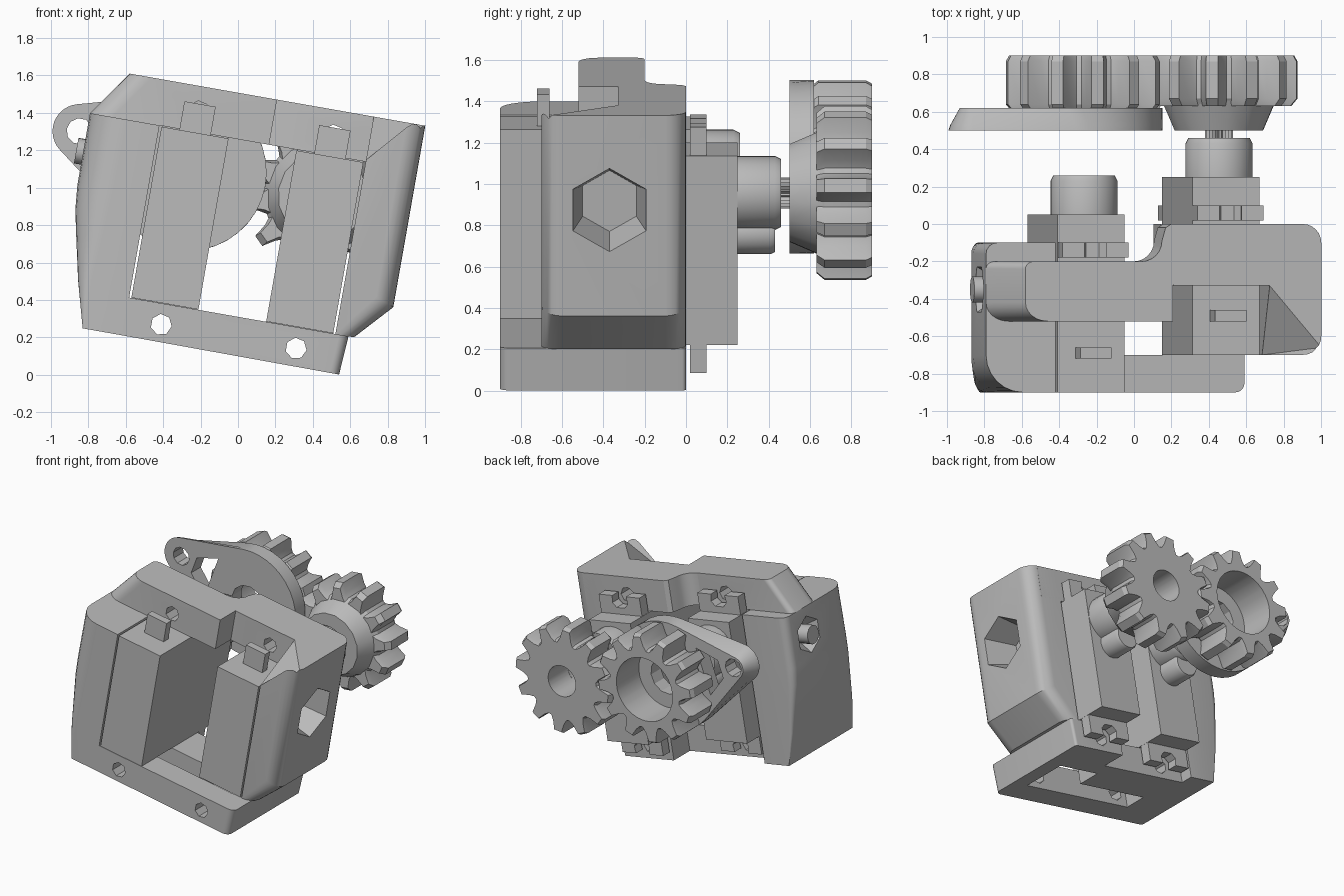
import bpy, bmesh
from math import sin, cos, acos, atan2, hypot, pi, radians
from mathutils import Matrix

if "Cube" in bpy.data.objects:
    bpy.data.objects.remove(bpy.data.objects["Cube"])

grey = bpy.data.materials.new("plain grey")
grey.use_nodes = True
COLOR = (0.5, 0.5, 0.5, 1)
grey.diffuse_color = COLOR
grey.node_tree.nodes["Principled BSDF"].inputs["Base Color"].default_value = COLOR

# Everything is built upright, then leaned over around the y axis
LEAN = Matrix.Rotation(radians(10), 4, "Y")


def finish(name, bm):
    bmesh.ops.recalc_face_normals(bm, faces=bm.faces)
    bm.transform(LEAN)
    mesh = bpy.data.meshes.new(name)
    bm.to_mesh(mesh)
    bm.free()
    mesh.materials.append(grey)
    obj = bpy.data.objects.new(name, mesh)
    bpy.context.collection.objects.link(obj)
    return obj


def loft(name, rings, tube=False, upright=False):
    """Skin rings of (x, z) points, each at its own y; upright swaps y and z."""
    bm = bmesh.new()
    loops = [[bm.verts.new((a, b, d) if upright else (a, d, b)) for a, b in pts]
             for pts, d in rings]
    n = len(loops[0])
    pairs = list(zip(loops, loops[1:]))
    if tube:
        pairs.append((loops[-1], loops[0]))
    else:
        bm.faces.new(loops[0])
        bm.faces.new(loops[-1])
    for a, b in pairs:
        for i in range(n):
            j = (i + 1) % n
            bm.faces.new((a[i], a[j], b[j], b[i]))
    return finish(name, bm)


def prism(name, pts, y0, y1, outer=None, front=0, back=0):
    """Extrude an (x, z) outline along y; round the upright outer edges."""
    bm = bmesh.new()
    face = bm.faces.new([bm.verts.new((x, y0, z)) for x, z in pts])
    new = bmesh.ops.extrude_face_region(bm, geom=[face])["geom"]
    for v in new:
        if isinstance(v, bmesh.types.BMVert):
            v.co.y = y1
    for y, radius in ((y0, front), (y1, back)):
        edges = [e for e in bm.edges
                 if all(abs(v.co.y - y) < 1e-4 and outer(v.co) for v in e.verts)] if radius else []
        if edges:
            bmesh.ops.bevel(bm, geom=edges, offset=radius, segments=6,
                            profile=0.5, affect="EDGES")
    return finish(name, bm)


def box(name, x0, x1, y0, y1, z0, z1):
    return prism(name, [(x0, z0), (x1, z0), (x1, z1), (x0, z1)], y0, y1)


def arc(x, z, r, start, end, n):
    angles = [start + (end - start) * i / n for i in range(n + 1)]
    return [(x + r * cos(a), z + r * sin(a)) for a in angles]


def circle(x, z, r, n=24):
    return arc(x, z, r, 0, 2 * pi, n)[:-1]


def side_cylinder(name, x0, x1, y, z, r0, r1, n):
    """Round bar whose axis runs along x."""
    bm = bmesh.new()
    turn = (Matrix.Translation(((x0 + x1) / 2, y, z)) @ Matrix.Rotation(pi / 2, 4, "Y")
            @ Matrix.Rotation(pi / 6, 4, "Z"))
    bmesh.ops.create_cone(bm, cap_ends=True, segments=n, radius1=r0, radius2=r1,
                          depth=x1 - x0, matrix=turn)
    return finish(name, bm)


def cut(obj, *cutters):
    bpy.context.view_layer.objects.active = obj
    for c in cutters:
        c.hide_render = True
        mod = obj.modifiers.new("cut", "BOOLEAN")
        mod.object, mod.operation, mod.solver = c, "DIFFERENCE", "EXACT"
        bpy.ops.object.modifier_apply(modifier=mod.name)
        bpy.data.objects.remove(c)


SERVOS = {"left_servo": (-0.451, -0.2), "right_servo": (0.281, 0.0)}
SHAFT_Z = 1.02


def screw_holes(z):
    return [prism("hole", circle(x, z, 0.057, 7), -1.1, 0.3) for x, _ in SERVOS.values()]


# Slanted side wall: sharp at the foot, rounder towards the top
def wall_plan(x, r):
    front = arc(x + r, -0.9 + r, r, 1.5 * pi, pi, 6)
    back = arc(x + r * 0.3, -0.1 - r * 0.3, r * 0.3, pi, 0.5 * pi, 4)
    return [(-0.645, -0.9)] + front + back + [(-0.645, -0.1)]


wall = loft("slanted_wall", [(wall_plan(x, r), z) for z, x, r in (
    (0.1, -0.861, 0.01), (0.35, -0.93, 0.07), (0.6, -0.985, 0.14), (0.72, -1.01, 0.17),
    (0.85, -1.022, 0.19), (1.24, -1.022, 0.2))], upright=True)
cut(wall, side_cylinder("recess", -1.06, -0.92, -0.35, 1.03, 0.17, 0.06, 6))
side_cylinder("adjusting_knob", -1.06, -0.92, -0.35, 1.03, 0.07, 0.07, 14)

# Straight side wall with a hexagonal opening and a sloped inner front corner
wall = prism("straight_wall", [(0.475, 0.305), (0.576, 0.305), (0.755, 0.5),
                               (0.755, 1.485), (0.475, 1.485)],
             -0.7, 0, lambda c: c.x > 0.57, 0.1, 0.1)
bm = bmesh.new()
for corner in ((0.475, -0.33, 1.485), (0.755, -0.66, 1.485), (0.475, -0.7, 1.25)):
    for push in (0, 0.4):
        bm.verts.new((corner[0] - push, corner[1] - push, corner[2] + push))
bmesh.ops.convex_hull(bm, input=bm.verts)
cut(wall, side_cylinder("hex_hole", 0.5, 0.9, -0.37, 1.02, 0.15, 0.235, 6),
    finish("corner_slope", bm))

# Bracket top bars, stepped in depth with a curved join at the back
bars = [prism("left_top_bar", [(-1.022, 1.24), (-0.05, 1.24), (-0.05, 1.485), (-0.851, 1.485)],
              -0.52, -0.2, lambda c: c.x < -0.8, 0.1, 0.04)]
join = arc(-0.22, -0.09, 0.11, 1.5 * pi, 2 * pi, 6)
bars.append(loft("right_top_bar", [(join + [(-0.09, -0.02), (-0.06, 0), (0.66, 0), (0.66, -0.33),
                                            (-0.04, -0.33), (-0.22, -0.25)], z)
                                   for z in (1.24, 1.485)], upright=True))
for bar in bars:
    cut(bar, *screw_holes(1.35))

# Bracket bottom frame with a stepped window
base = prism("bottom_frame", [(-0.65, 0.1), (0.532, 0.095), (0.546, 0.305), (-0.65, 0.305)],
             -0.9, 0, lambda c: c.x > 0.5, 0.05, 0.02)
cut(base, box("step", -1.1, 0.09, -0.2, 0.2, 0, 0.5),
    box("narrow_window", -0.55, 0.2, -0.7, -0.52, 0, 0.5),
    box("wide_window", 0.05, 0.4, -0.7, -0.33, -0.05, 0.55), *screw_holes(0.193))

# Mounting ear with an open screw slot, one half mirrored to make the whole
HALF_EAR = [(0.035, 0.05), (0.068, 0.085), (0.06, 0.14), (0.18, 0.14), (0.18, 0)]
EAR = HALF_EAR + [(-x, z) for x, z in reversed(HALF_EAR)]

# Servos
for name, (x, y) in SERVOS.items():
    box(name + "_body", x - 0.182, x + 0.182, y - 0.7, y + 0.25, 0.307, 1.235)
    prism(name + "_top_ear", [(x + a, 1.235 + b) for a, b in EAR], y + 0.02, y + 0.1)
    prism(name + "_bottom_ear", [(x + a, 0.307 - b) for a, b in EAR], y + 0.02, y + 0.1)
    box(name + "_cable_stub", x - 0.085, x + 0.085, y - 0.52, y - 0.46, 1.2, 1.39)
    loft(name + "_gear_cap", [(circle(x, SHAFT_Z, r), y + d)
                              for r, d in ((0.18, 0.24), (0.18, 0.43), (0.165, 0.46))])
    loft(name + "_small_cap", [(circle(x, SHAFT_Z - 0.2, r, 16), y + d)
                               for r, d in ((0.1, 0.24), (0.1, 0.41), (0.09, 0.43))])
x = SERVOS["right_servo"][0]
prism("output_shaft", [(x + r * cos(a), SHAFT_Z + r * sin(a)) for i in range(40)
                       for r, a in [((0.075, 0.06)[i % 2], pi * i / 20)]], 0.45, 0.56)


# Gears
def gear(name, x, y0, y1, hole, phase, teeth=12):
    shape = [(-0.42, 0.315), (-0.27, 0.35), (-0.15, 0.42), (0.15, 0.42), (0.27, 0.35), (0.42, 0.315)]
    polar = [(r, 2 * pi * (t + phase + f) / teeth) for t in range(teeth) for f, r in shape]

    def outline(scale):
        return [(x + scale * r * cos(a), SHAFT_Z + scale * r * sin(a)) for r, a in polar]

    bore = [(x + hole * cos(a), SHAFT_Z + hole * sin(a)) for _, a in polar]
    loft(name, [(outline(0.92), y0), (outline(1), y0 + 0.04), (outline(1), y1 - 0.03),
                (outline(0.96), y1), (bore, y1), (bore, y0)], tube=True)


gear("drive_gear", x, 0.63, 0.9, 0.12, 0.5)
loft("drive_gear_hub", [(circle(x, SHAFT_Z, r, 16), y)
                        for r, y in ((0.24, 0.5), (0.31, 0.66), (0.12, 0.66), (0.12, 0.5))], tube=True)
xl = SERVOS["left_servo"][0]
gear("lever_gear", xl, 0.6, 0.9, 0.245, 0)

# Lever arm: a disc tapering to a holed tip that thins towards the back
tip_x, tip_z = -1.06, 1.135
heading = atan2(tip_z - SHAFT_Z, tip_x - xl)
reach = hypot(tip_z - SHAFT_Z, tip_x - xl)


def arm_outline(tip_r):
    spread = acos((0.42 - tip_r) / reach)
    return (arc(tip_x, tip_z, tip_r, heading - spread, heading + spread, 12)
            + arc(xl, SHAFT_Z, 0.42, heading + spread, heading + 2 * pi - spread, 24))


def along_arm(d, side):
    return (xl + d * cos(heading) - side * sin(heading),
            SHAFT_Z + d * sin(heading) + side * cos(heading))


arm = loft("lever_arm", [(arm_outline(r), y) for r, y in ((0.145, 0.5), (0.135, 0.53), (0.085, 0.62))])
slot = [along_arm(d, s) for d, s in ((0.34, -0.18), (0.5, -0.07), (0.5, 0.07), (0.34, 0.18))]
cut(arm, prism("tip_hole", circle(tip_x, tip_z, 0.07, 10), 0.3, 1),
    prism("bore", circle(xl, SHAFT_Z, 0.14, 12), 0.3, 1),
    prism("slot", slot, 0.3, 1))

# Smooth curved areas, keep real edges sharp
bpy.ops.object.select_all(action="DESELECT")
for obj in bpy.context.scene.objects:
    if obj.type == "MESH" and grey.name in obj.data.materials:
        obj.select_set(True)
        bpy.context.view_layer.objects.active = obj
bpy.ops.object.shade_smooth_by_angle(angle=radians(28))
